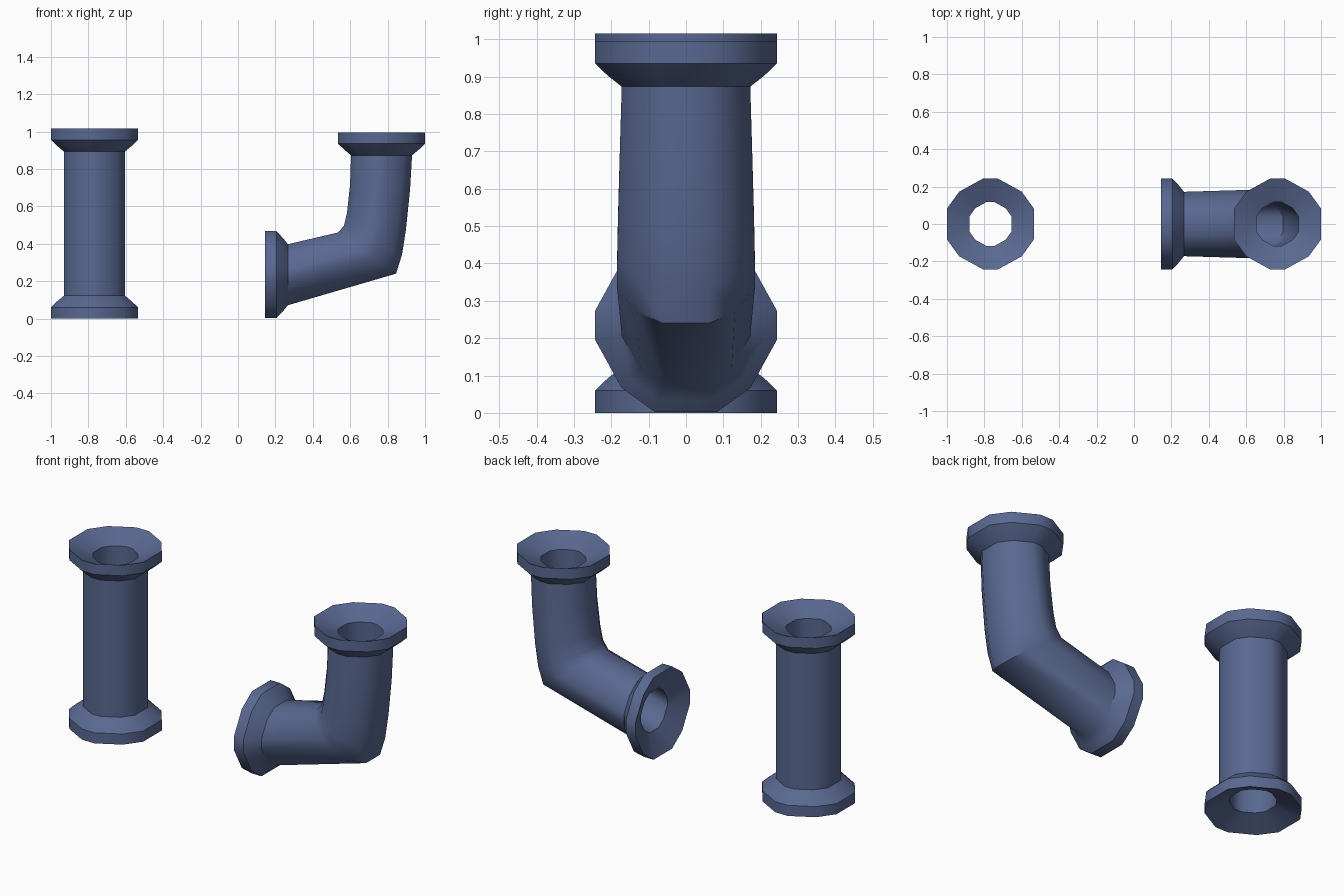
import bpy, bmesh, math

if "Cube" in bpy.data.objects:
    bpy.data.objects.remove(bpy.data.objects["Cube"])

mat = bpy.data.materials.new("slate blue")
mat.diffuse_color = (0.1, 0.14, 0.285, 1)
mat.use_nodes = True
mat.node_tree.nodes["Principled BSDF"].inputs["Base Color"].default_value = mat.diffuse_color

# Twelve-sided, slightly irregular cross-section (unit half-width, unit half-depth)
QUARTER = [(1.0, 0.34), (0.72, 0.71), (0.17, 1.0)]
SECTION = (QUARTER + [(-a, b) for a, b in reversed(QUARTER)]
           + [(-a, -b) for a, b in QUARTER] + [(a, -b) for a, b in reversed(QUARTER)])
FLANGE = (0.2325, 0.243)   # half-width, half-depth of the end collars
TUBE = (0.163, 0.172)      # half-width, half-depth of the tube
BORE = 0.69                # bore size relative to the tube


def station(cx, cz, ux, uz, size):
    """Ring: centre, half-width vector in the xz plane, half-depth in y."""
    return (cx, cz, ux * size[0], uz * size[0], size[1])


def collar(cx, cz, dx, dz, ux, uz):
    """Collar rings from the mouth inwards along (dx, dz), plus the bore ring."""
    mid = (FLANGE[0] - 0.033, FLANGE[1] - 0.033)
    outer = [station(cx + dx * d, cz + dz * d, ux, uz, s)
             for d, s in ((0, FLANGE), (0.06, FLANGE), (0.092, mid), (0.122, TUBE))]
    bore = station(cx + dx * 0.055, cz + dz * 0.055, ux, uz,
                   (TUBE[0] * BORE, TUBE[1] * BORE))
    return outer, bore


def build_pipe(name, start, bends, end):
    outer = start[0] + bends + end[0][::-1]
    inner = [end[1]] + [(x, z, u * BORE, w * BORE, d * BORE)
                        for x, z, u, w, d in reversed(bends)] + [start[1]]
    bm = bmesh.new()
    rings = [[bm.verts.new((cx + a * ux, b * d, cz + a * uz)) for a, b in SECTION]
             for cx, cz, ux, uz, d in outer + inner]
    n = len(SECTION)
    for r, ring in enumerate(rings):
        nxt = rings[(r + 1) % len(rings)]
        for i in range(n):
            j = (i + 1) % n
            bm.faces.new((ring[i], ring[j], nxt[j], nxt[i]))
    bmesh.ops.recalc_face_normals(bm, faces=bm.faces[:])
    mesh = bpy.data.meshes.new(name)
    bm.to_mesh(mesh)
    bm.free()
    mesh.materials.append(mat)
    ob = bpy.data.objects.new(name, mesh)
    bpy.context.collection.objects.link(ob)
    bpy.ops.object.select_all(action='DESELECT')
    ob.select_set(True)
    bpy.context.view_layer.objects.active = ob
    bpy.ops.object.shade_smooth_by_angle(angle=math.radians(40))
    return ob


# Straight pipe
build_pipe("straight_pipe",
           collar(-0.7675, 0.0, 0, 1, 1, 0), [],
           collar(-0.7675, 1.015, 0, -1, 1, 0))

# Elbow pipe: bend stations as (outer edge x, z, inner edge x, z, half-depth)
edges = [(0.92, 0.69, 0.599, 0.716, 0.177),
         (0.898, 0.476, 0.583, 0.567, 0.182),
         (0.877, 0.342, 0.567, 0.497, 0.184),
         (0.845, 0.24, 0.535, 0.46, 0.184)]
bends = [((ox + ix) / 2, (oz + iz) / 2, (ox - ix) / 2, (oz - iz) / 2, d)
         for ox, oz, ix, iz, d in edges]
build_pipe("elbow_pipe",
           collar(0.7675, 0.995, 0, -1, 1, 0), bends,
           collar(0.145, 0.2345, 1, 0, 0, -1))
